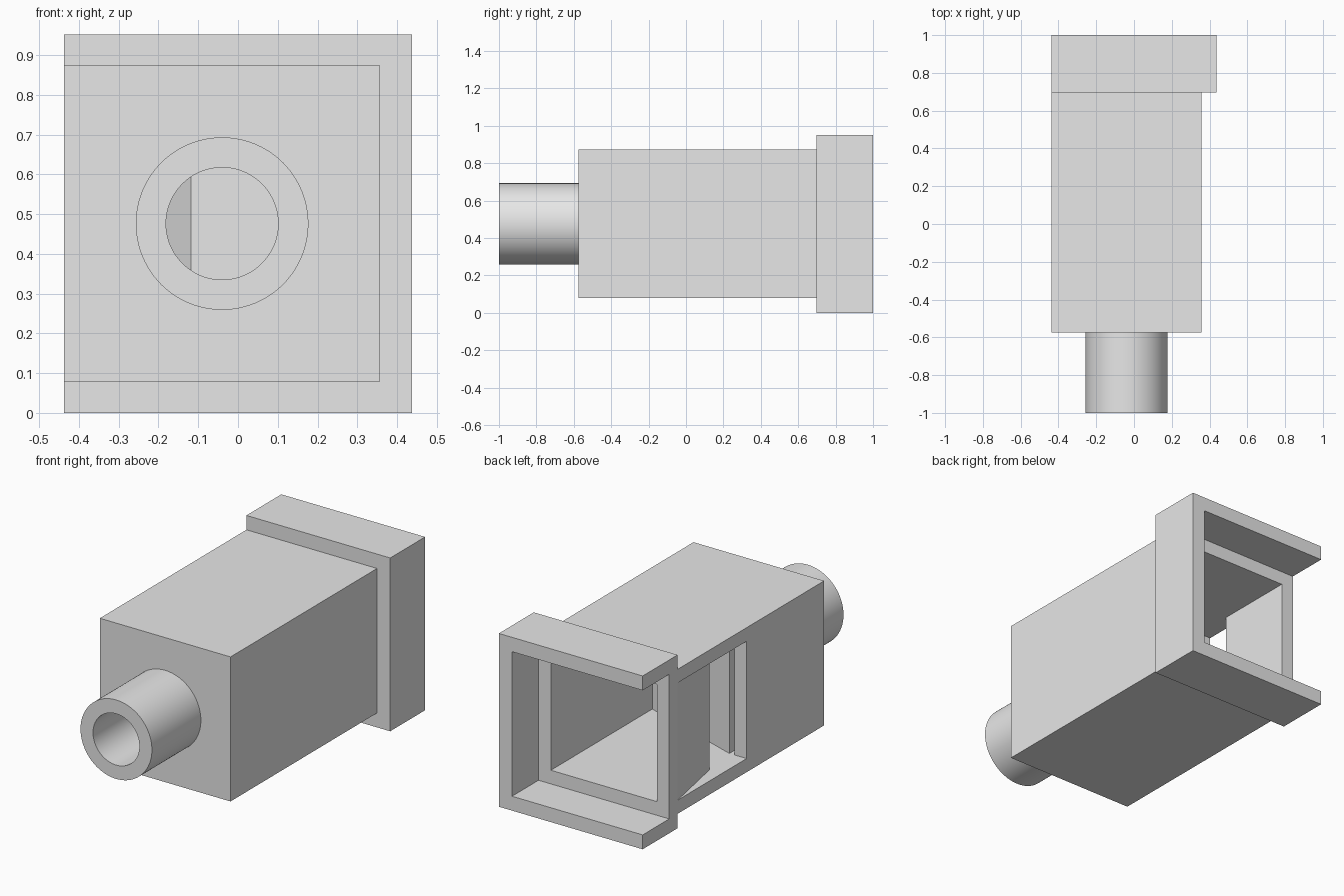
import bpy
import bmesh
import math
from mathutils import Matrix, Vector

cube = bpy.data.objects.get("Cube")
if cube:
    bpy.data.objects.remove(cube, do_unlink=True)

grey = bpy.data.materials.new("plain grey")
grey.use_nodes = True
colour = (0.8, 0.8, 0.8, 1)
grey.diffuse_color = colour
for node in grey.node_tree.nodes:
    if node.type == "BSDF_PRINCIPLED":
        node.inputs["Base Color"].default_value = colour

# Main dimensions
LEFT, RIGHT = 0.357, -0.437
WALL = 0.075
LOW, HIGH = 0.079, 0.873
FRONT, RIM, SEAT = -0.575, 0.697, 0.77
IN_L, IN_R = LEFT - WALL, RIGHT + WALL
IN_LOW, IN_HIGH = LOW + WALL, HIGH - WALL
TUBE_X, TUBE_Z = (LEFT + RIGHT) / 2, (LOW + HIGH) / 2
WINDOW = 0.098


def finish(name, bm):
    bmesh.ops.recalc_face_normals(bm, faces=bm.faces)
    mesh = bpy.data.meshes.new(name)
    bm.to_mesh(mesh)
    bm.free()
    mesh.materials.append(grey)
    obj = bpy.data.objects.new(name, mesh)
    bpy.context.collection.objects.link(obj)
    return obj


def prism(name, points, sweep):
    """Extrude a flat outline along a vector."""
    bm = bmesh.new()
    face = bm.faces.new([bm.verts.new(p) for p in points])
    new = bmesh.ops.extrude_face_region(bm, geom=[face])["geom"]
    verts = [g for g in new if isinstance(g, bmesh.types.BMVert)]
    bmesh.ops.translate(bm, verts=verts, vec=Vector(sweep))
    if len(bm.faces) < len(points) + 2:
        bm.faces.new(bm.verts[:len(points)])
    return finish(name, bm)


def box(name, x0, x1, y0, y1, z0, z1):
    outline = [(x0, y0, z0), (x1, y0, z0), (x1, y1, z0), (x0, y1, z0)]
    return prism(name, outline, (0, 0, z1 - z0))


def rod(name, radius, y0, y1):
    bm = bmesh.new()
    place = (Matrix.Translation((TUBE_X, (y0 + y1) / 2, TUBE_Z))
             @ Matrix.Rotation(math.pi / 2, 4, "X"))
    bmesh.ops.create_cone(bm, cap_ends=True, segments=96, radius1=radius,
                          radius2=radius, depth=y1 - y0, matrix=place)
    return finish(name, bm)


def cut(obj, *cutters):
    """Subtract the cutters, then bake the result."""
    for cutter in cutters:
        mod = obj.modifiers.new("cut", "BOOLEAN")
        mod.operation, mod.solver, mod.object = "DIFFERENCE", "EXACT", cutter
        cutter.hide_render = True
    graph = bpy.context.evaluated_depsgraph_get()
    mesh = bpy.data.meshes.new_from_object(obj.evaluated_get(graph))
    obj.modifiers.clear()
    obj.data = mesh
    for cutter in cutters:
        bpy.data.objects.remove(cutter, do_unlink=True)


# Hollow body, open at the back, with a window in its right wall
body = box("body", RIGHT, LEFT, FRONT, SEAT, LOW, HIGH)
cut(body,
    box("cavity", IN_R, IN_L, FRONT + WALL, 1.1, IN_LOW, IN_HIGH),
    box("window_cutter", -0.6, IN_R + 0.02, WINDOW, RIM, IN_LOW, IN_HIGH),
    rod("bore", 0.141, -0.8, -0.4))

# Mouth tube
tube = rod("mouth_tube", 0.217, -1, FRONT)
cut(tube, rod("tube_bore", 0.141, -1.1, -0.4))

# Rim around the back, open on the right side
outer, top = 0.437, 0.952
rim = [(RIGHT, 0), (outer, 0), (outer, top), (RIGHT, top),
       (RIGHT, HIGH), (LEFT, HIGH), (LEFT, LOW), (RIGHT, LOW)]
prism("back_rim", [(x, RIM, z) for x, z in rim], (0, 1 - RIM, 0))

# Sloped lip that thins toward the window
height = (0, 0, IN_HIGH - IN_LOW)
lip = [(RIGHT, RIM), (IN_R, RIM), (IN_R, 0.315)]
prism("sloped_lip", [(x, y, IN_LOW) for x, y in lip], height)

# Inner block that leaves a narrow air slot beside the right wall
slot = IN_R + 0.03
block = [(IN_L, -0.3), (-0.118, -0.3), (slot, 0), (slot, WINDOW), (IN_L, -0.11)]
prism("inner_block", [(x, y, IN_LOW) for x, y in block], height)

# Smooth round tube, flat everywhere else
bpy.ops.object.select_all(action="DESELECT")
tube.select_set(True)
body.select_set(True)
bpy.context.view_layer.objects.active = tube
bpy.ops.object.shade_smooth_by_angle(angle=math.radians(30))
